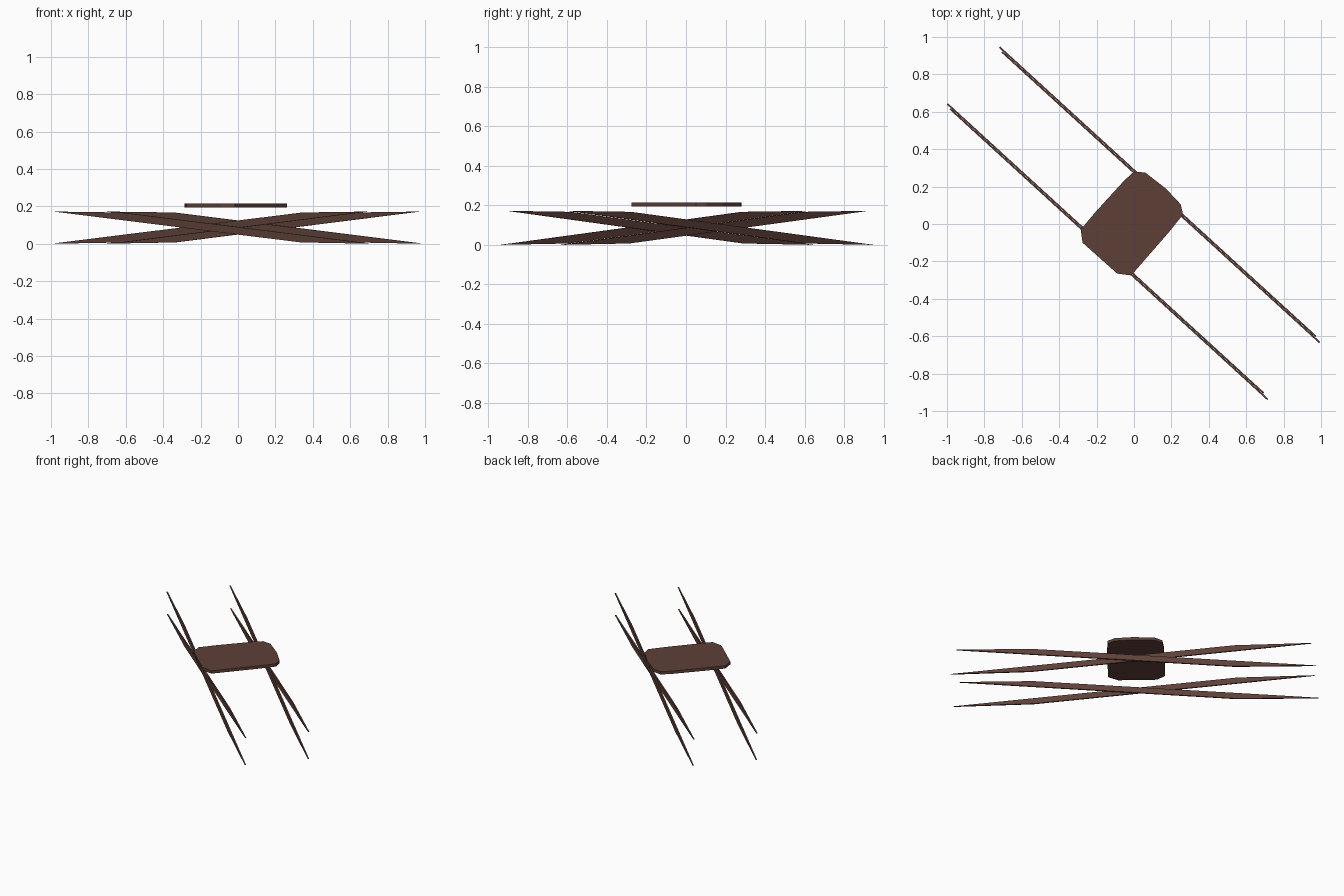
import bpy, bmesh
from mathutils import Vector

if "Cube" in bpy.data.objects:
    bpy.data.objects.remove(bpy.data.objects["Cube"])

# One brown for the whole stool
brown = bpy.data.materials.new("dark brown")
brown.diffuse_color = (0.110, 0.0513, 0.0382, 1)
brown.use_nodes = True
brown.node_tree.nodes["Principled BSDF"].inputs["Base Color"].default_value = brown.diffuse_color

U = Vector((0.738, -0.675, 0))   # along the leg frames
N = Vector((0.675, 0.738, 0))    # across the stool


def extrude_profile(name, points, offset):
    """Closed flat profile pushed along an offset vector into a solid."""
    bm = bmesh.new()
    face = bm.faces.new([bm.verts.new(p) for p in points])
    out = bmesh.ops.extrude_face_region(bm, geom=[face])
    verts = [v for v in out["geom"] if isinstance(v, bmesh.types.BMVert)]
    bmesh.ops.translate(bm, verts=verts, vec=offset)
    bmesh.ops.recalc_face_normals(bm, faces=bm.faces)
    me = bpy.data.meshes.new(name)
    bm.to_mesh(me)
    bm.free()
    me.materials.append(brown)
    ob = bpy.data.objects.new(name, me)
    bpy.context.collection.objects.link(ob)
    return ob


def leg(name, side, n, high, low):
    """Slanted board with level-cut ends; high end at -side, low end at +side."""
    profile = [(-high, 0.172), (-0.65, 0.167), (low, 0.0), (0.65, 0.007)]
    pts = [U * (side * s) + N * n + Vector((0, 0, z)) for s, z in profile]
    extrude_profile(name, pts, N * 0.009)


# Two crossed leg pairs, boards lying side by side
for label, n in (("back", 0.198), ("front", -0.214)):
    leg(label + "_leg_a", 1, n, 1.142, 1.160)
    leg(label + "_leg_b", -1, n + 0.010, 1.122, 1.169)

# Seat: thin slab with clipped corners and slightly bowed sides
outline = [(0.0, 0.28), (0.06, 0.275), (0.17, 0.19), (0.25, 0.105), (0.262, 0.05),
           (0.19, -0.04), (-0.015, -0.275), (-0.09, -0.265), (-0.18, -0.185),
           (-0.275, -0.1), (-0.285, -0.03), (-0.205, 0.065), (-0.05, 0.235)]
extrude_profile("seat", [Vector((x, y, 0.195)) for x, y in outline], Vector((0, 0, 0.02)))
